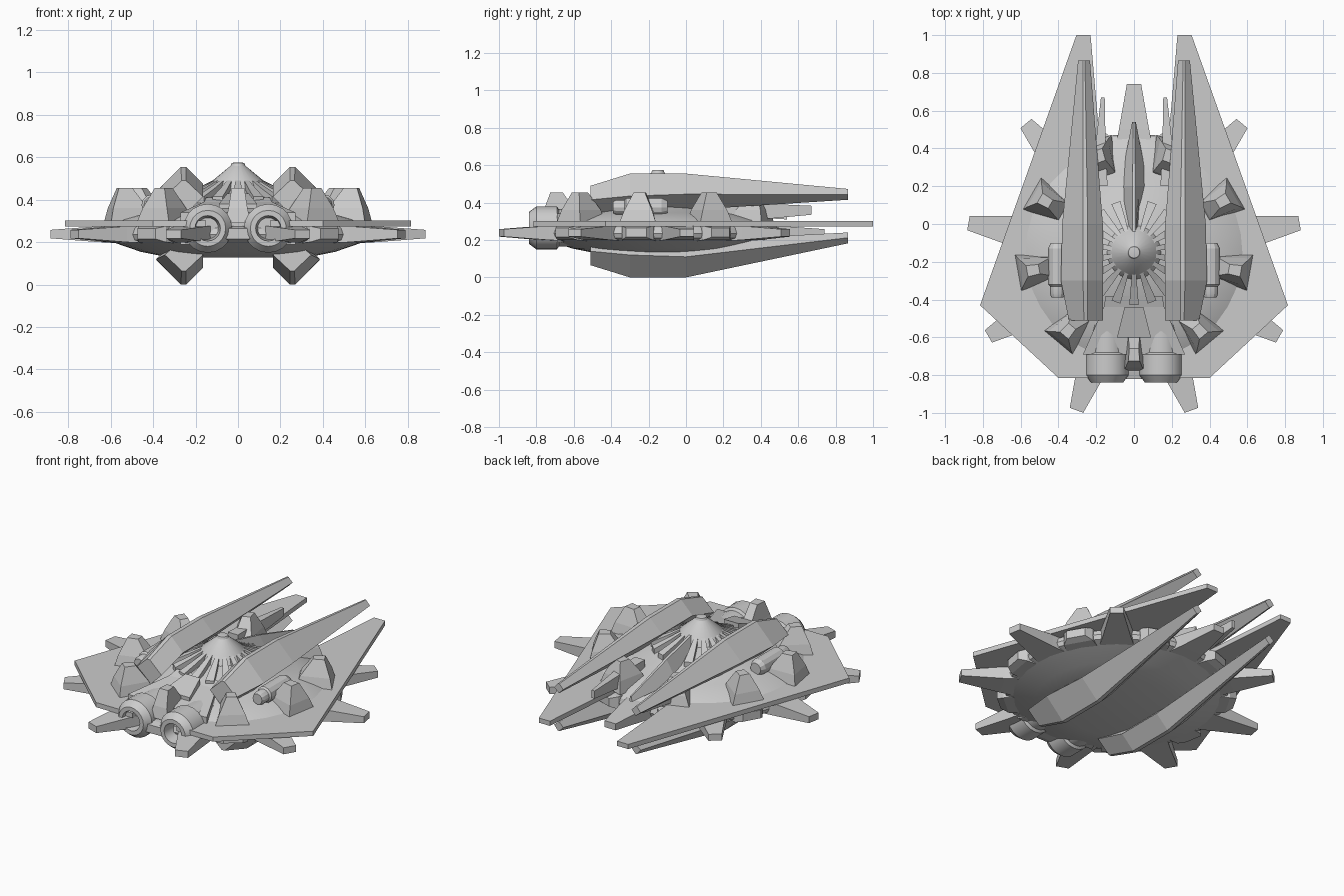
import bpy, bmesh, math
from mathutils import Vector, Matrix

if "Cube" in bpy.data.objects:
    bpy.data.objects.remove(bpy.data.objects["Cube"])

CENTRE = Vector((0, -0.15, 0))


def loft(name, rings, matrix=Matrix(), mirror=False, smooth=False, closed=False):
    """Skin equal-length rings of points; optionally mirror across x."""
    bm = bmesh.new()
    for sign in ((1, -1) if mirror else (1,)):
        rows = []
        for ring in rings:
            row = []
            for p in ring:
                v = matrix @ Vector(p)
                row.append(bm.verts.new((sign * v.x, v.y, v.z)))
            rows.append(row)
        n = len(rows[0])
        pairs = list(zip(rows, rows[1:]))
        if closed:
            pairs.append((rows[-1], rows[0]))
        for a, b in pairs:
            for i in range(n):
                j = (i + 1) % n
                bm.faces.new((a[i], a[j], b[j], b[i]))
        if not closed:
            bm.faces.new(rows[0])
            bm.faces.new(rows[-1])
    bmesh.ops.recalc_face_normals(bm, faces=bm.faces)
    me = bpy.data.meshes.new(name)
    bm.to_mesh(me)
    bm.free()
    ob = bpy.data.objects.new(name, me)
    bpy.context.collection.objects.link(ob)
    if smooth:
        bpy.ops.object.select_all(action='DESELECT')
        ob.select_set(True)
        bpy.context.view_layer.objects.active = ob
        bpy.ops.object.shade_smooth_by_angle(angle=math.radians(25))
    return ob


def circle(r, z, n):
    return [(r * math.cos(math.tau * i / n), r * math.sin(math.tau * i / n), z) for i in range(n)]


def lathe(name, profile, n, matrix, **kw):
    return loft(name, [circle(r, z, n) for r, z in profile], matrix, smooth=True, **kw)


def radial(deg):
    """Local +x points outward from the hull centre."""
    return Matrix.Translation(CENTRE) @ Matrix.Rotation(math.radians(deg), 4, 'Z')


def slab(r, w, z0, z1):
    """Rectangle across a radial part at distance r."""
    return [(r, -w, z0), (r, w, z0), (r, w, z1), (r, -w, z1)]


def rect(y, x0, x1, z0, z1):
    return [(x0, y, z0), (x1, y, z0), (x1, y, z1), (x0, y, z1)]


# Saucer hull
lathe("saucer_hull", [(0.32, 0.127), (0.46, 0.155), (0.62, 0.21), (0.63, 0.235), (0.62, 0.265),
                      (0.57, 0.305), (0.42, 0.345), (0.28, 0.385), (0.13, 0.45)], 36, radial(0))

# Central cone with cap
lathe("top_cone", [(0.15, 0.43), (0.12, 0.49), (0.035, 0.56), (0.03, 0.573), (0.02, 0.575)], 24, radial(0))

# Ribs around the cone
for i in range(18):
    loft("cone_rib", [slab(0.08, 0.008, 0.4, 0.51), slab(0.19, 0.018, 0.36, 0.455),
                      slab(0.28, 0.025, 0.35, 0.415)], radial(i * 20 + 10))

# Nine rim spikes, with a rim block and a turret between each pair
for i in range(9):
    spike = radial(90 + 40 * i)
    loft("rim_spike", [slab(0.55, 0.1, 0.195, 0.28), slab(0.65, 0.08, 0.2, 0.275),
                       slab(0.89, 0.038, 0.218, 0.258)], spike)
    gap = radial(110 + 40 * i)
    loft("rim_block", [slab(0.57, 0.09, 0.195, 0.28), slab(0.63, 0.085, 0.2, 0.275),
                       slab(0.67, 0.055, 0.215, 0.265)], gap)
    front = i == 4
    s = 0.6 if front else 1
    loft("turret", [
        [(0.41, -0.055 * s, 0.29), (0.625, -0.1 * s, 0.29), (0.625, 0.1 * s, 0.29), (0.41, 0.055 * s, 0.29)],
        [(0.44, -0.05 * s, 0.36), (0.61, -0.075 * s, 0.36), (0.61, 0.075 * s, 0.36), (0.44, 0.05 * s, 0.36)],
        [(0.51, -0.025, 0.455), (0.575, -0.03, 0.455), (0.575, 0.03, 0.455), (0.51, 0.025, 0.455)]], gap)

# Flat wing plates
outline = [(0.23, 1.0), (0.305, 1.0), (0.815, -0.43), (0.40, -0.815), (0.15, -0.815), (0.17, 0.3)]
loft("wing_plate", [[(x, y, z) for x, y in outline] for z in (0.273, 0.302)], mirror=True)


# Four slanted blades, two above and two below
def blade(name, flip, tip_shift):
    rings = []
    for y, shift, sec in (
            (-0.51, 0, [(0.265, 0.49), (0.245, 0.49), (0.165, 0.415), (0.25, 0.33), (0.345, 0.415)]),
            (-0.30, 0, [(0.27, 0.555), (0.245, 0.555), (0.165, 0.475), (0.29, 0.35), (0.387, 0.435)]),
            (0.0, 0, [(0.27, 0.555), (0.245, 0.555), (0.165, 0.475), (0.28, 0.36), (0.38, 0.445)]),
            (0.865, tip_shift, [(0.27, 0.473), (0.26, 0.473), (0.233, 0.445), (0.262, 0.415), (0.296, 0.443)])):
        rings.append([(x, y, (0.555 - z if flip else z) + shift) for x, z in sec])
    loft(name, rings, mirror=True)


blade("upper_blade", False, 0)
blade("lower_blade", True, 0.1)

# Long tapering spine behind the cone
loft("rear_spine", [[(-0.05, -0.05, 0.35), (0.05, -0.05, 0.35), (0.008, -0.05, 0.5), (-0.008, -0.05, 0.5)],
                    [(-0.075, 0.2, 0.33), (0.075, 0.2, 0.33), (0.008, 0.2, 0.44), (-0.008, 0.2, 0.44)],
                    [(-0.01, 0.54, 0.31), (0.01, 0.54, 0.31), (0.004, 0.54, 0.34), (-0.004, 0.54, 0.34)]])

# Small inner prongs at the rear
loft("rear_prong", [rect(0.2, 0.14, 0.21, 0.29, 0.4), rect(0.4, 0.15, 0.205, 0.31, 0.395),
                    rect(0.67, 0.155, 0.175, 0.335, 0.383)], mirror=True)

# Front engine housing and its raised centre block
loft("engine_housing", [rect(-0.38, -0.15, 0.15, 0.2, 0.41), rect(-0.44, -0.16, 0.16, 0.18, 0.39),
                        rect(-0.69, -0.27, 0.27, 0.19, 0.34)])
loft("housing_block", [rect(-0.44, -0.05, 0.05, 0.3, 0.43), rect(-0.6, -0.09, 0.09, 0.3, 0.38)])

# Hollow front nozzles
nozzle = Matrix.Translation((0.143, -0.5, 0.265)) @ Matrix.Rotation(math.radians(90), 4, 'X')
lathe("front_nozzle", [(0.1, 0), (0.1, 0.18), (0.115, 0.19), (0.115, 0.3), (0.085, 0.34),
                       (0.06, 0.34), (0.05, 0.26)], 20, nozzle, mirror=True)

# Side guns beside the blades
gun = Matrix.Translation((0.405, -0.1, 0.375)) @ Matrix.Rotation(math.radians(90), 4, 'X')
lathe("side_gun", [(0.035, 0), (0.05, 0.03), (0.05, 0.22), (0.04, 0.23), (0.04, 0.27), (0.032, 0.29)],
      12, gun, mirror=True)
